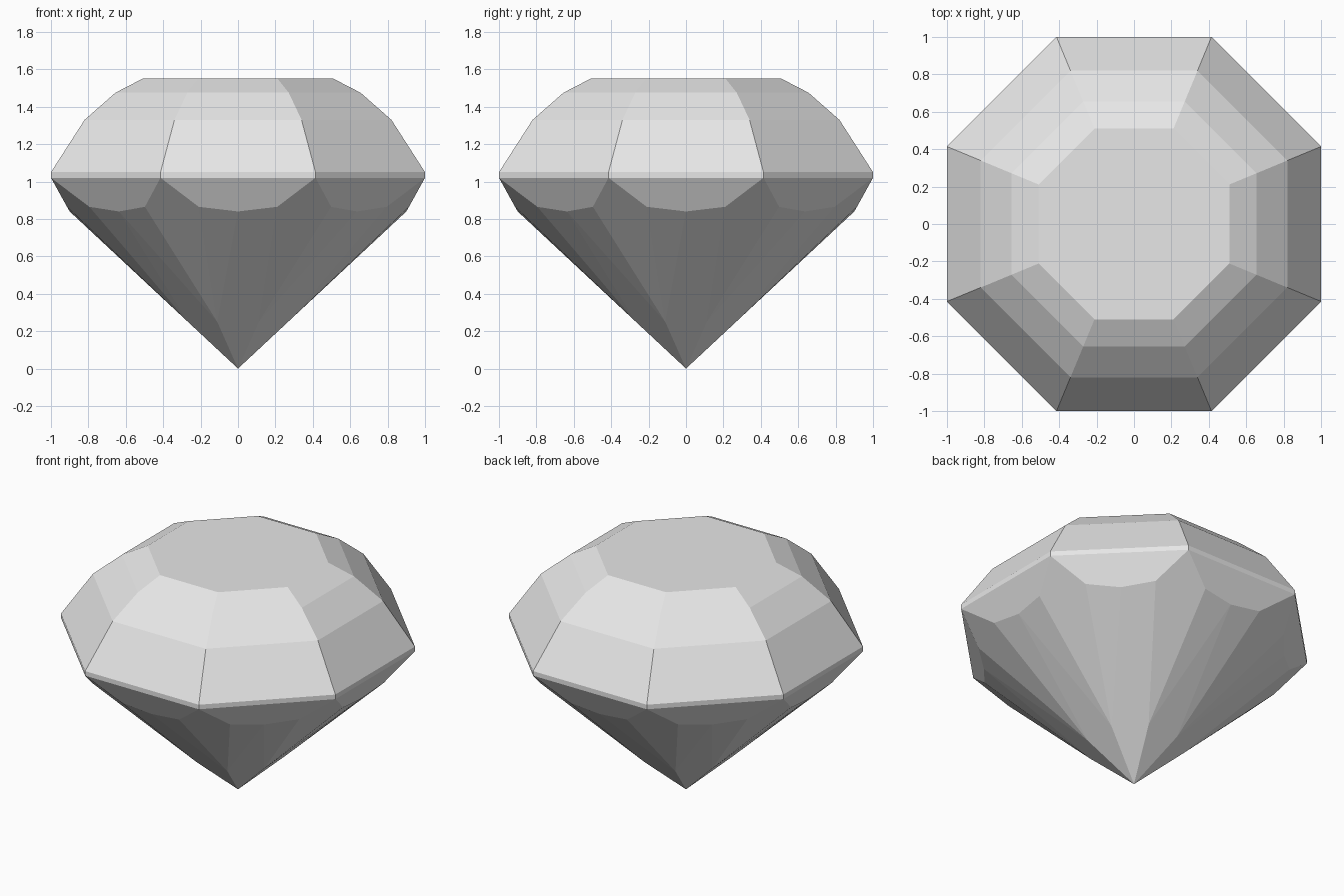
import bpy
import bmesh
from math import pi, cos, sin

cube = bpy.data.objects.get("Cube")
if cube:
    bpy.data.objects.remove(cube, do_unlink=True)

SIDES = 8
STEP = 2 * pi / SIDES
HALF = STEP / 2

mat = bpy.data.materials.new("pale_grey")
mat.use_nodes = True
mat.diffuse_color = (0.8, 0.8, 0.8, 1)
mat.node_tree.nodes["Principled BSDF"].inputs["Base Color"].default_value = (0.8, 0.8, 0.8, 1)

bm = bmesh.new()


def ring(radius, z, offset=0.0):
    """One vertex per side, turned by offset from the side's middle."""
    return [bm.verts.new((radius * cos(i * STEP + offset),
                          radius * sin(i * STEP + offset), z))
            for i in range(SIDES)]


def corner_ring(apothem, z):
    return ring(apothem / cos(HALF), z, HALF)


# Crown: girdle band, three sloping tiers and the flat table
profile = [(1.0, 1.02), (1.0, 1.05), (0.82, 1.33), (0.655, 1.475), (0.51, 1.55)]
tiers = [corner_ring(a, z) for a, z in profile]
for low, high in zip(tiers, tiers[1:]):
    for i in range(SIDES):
        bm.faces.new((low[i - 1], low[i], high[i], high[i - 1]))
bm.faces.new(tiers[-1])

# Pavilion points
girdle = tiers[0]
middle = ring(0.90, 0.84)
right_tip = ring(0.938, 0.865, -0.226)
left_tip = ring(0.938, 0.865, 0.226)
joint = corner_ring(0.268, 0.25)
culet = bm.verts.new((0, 0, 0))

# Pavilion facets, repeated around the stone
for i in range(SIDES):
    j = (i + 1) % SIDES
    bm.faces.new((girdle[i - 1], right_tip[i], middle[i], left_tip[i], girdle[i]))
    bm.faces.new((culet, joint[i], middle[i], joint[i - 1]))
    bm.faces.new((joint[i], left_tip[i], middle[i]))
    bm.faces.new((joint[i - 1], middle[i], right_tip[i]))
    bm.faces.new((joint[i], right_tip[j], girdle[i], left_tip[i]))

bmesh.ops.recalc_face_normals(bm, faces=bm.faces)
mesh = bpy.data.meshes.new("cut_gem")
bm.to_mesh(mesh)
bm.free()
mesh.materials.append(mat)
gem = bpy.data.objects.new("cut_gem", mesh)
bpy.context.collection.objects.link(gem)
